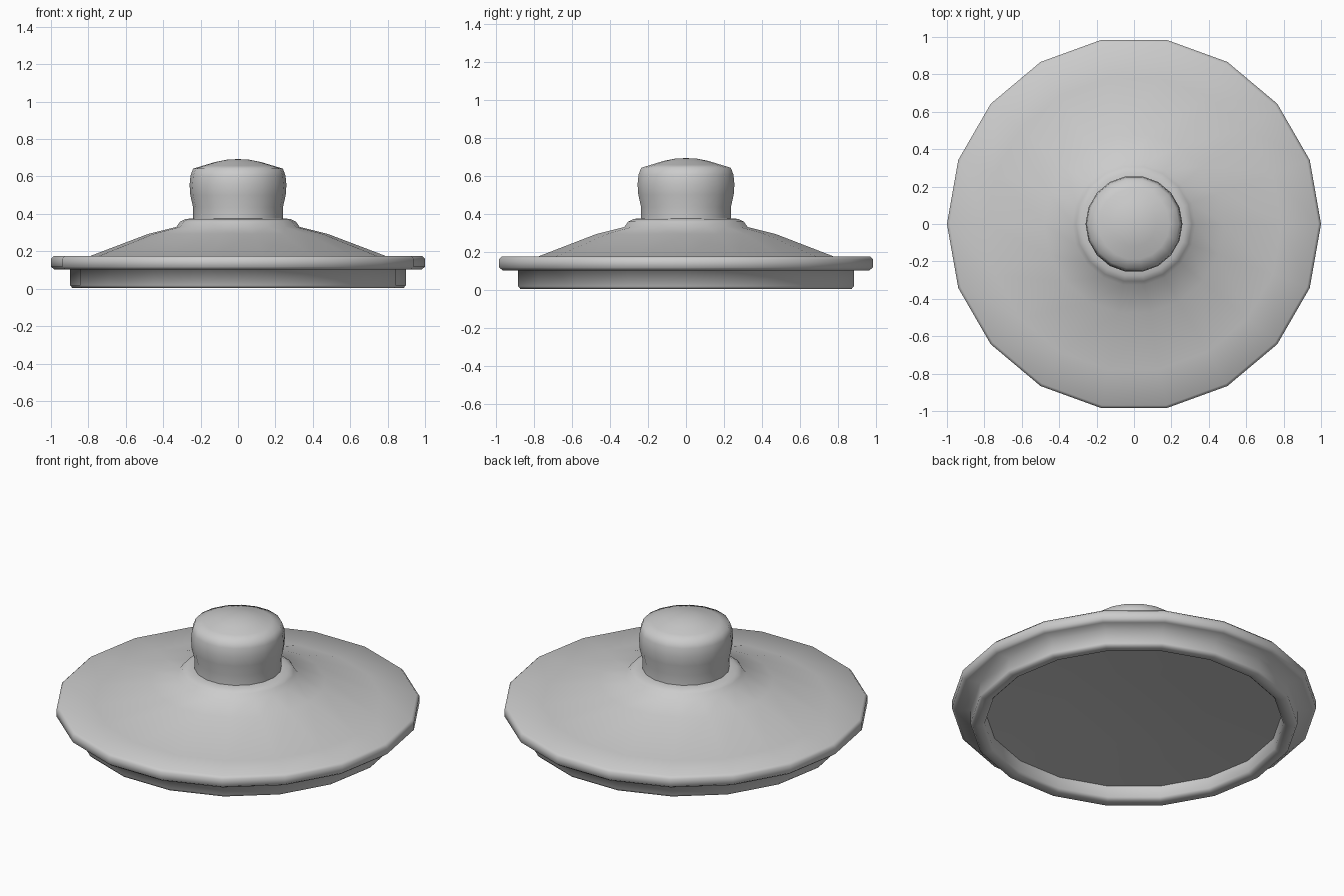
import bpy, bmesh, math

if "Cube" in bpy.data.objects:
    bpy.data.objects.remove(bpy.data.objects["Cube"])

SIDES = 18


def lathe(name, profile, angle):
    """Revolve an (r, z) profile around z; r = 0 gives a pole."""
    bm = bmesh.new()
    rings = []
    for r, z in profile:
        if r == 0:
            rings.append([bm.verts.new((0, 0, z))] * SIDES)
        else:
            angles = [2 * math.pi * i / SIDES for i in range(SIDES)]
            rings.append([bm.verts.new((r * math.cos(a), r * math.sin(a), z)) for a in angles])
    for low, high in zip(rings, rings[1:]):
        for i in range(SIDES):
            j = (i + 1) % SIDES
            quad = [low[i], low[j], high[j], high[i]]
            bm.faces.new(list(dict.fromkeys(quad)))
    mesh = bpy.data.meshes.new(name)
    bm.to_mesh(mesh)
    bm.free()
    obj = bpy.data.objects.new(name, mesh)
    bpy.context.collection.objects.link(obj)
    bpy.ops.object.select_all(action='DESELECT')
    obj.select_set(True)
    bpy.context.view_layer.objects.active = obj
    bpy.ops.object.shade_smooth_by_angle(angle=math.radians(angle))
    return obj


# Underside: shallow recess inside the flange
lathe("underside", [(0, 0.13), (0.4, 0.115), (0.814, 0.085)], 55)

# Lid: fitting flange, overhanging rim, low dome and collar
lathe("lid", [
    (0.814, 0.085), (0.82, 0.02), (0.835, 0.005),
    (0.885, 0.003), (0.898, 0.018), (0.898, 0.102),
    (0.98, 0.102), (1.0, 0.117), (1.0, 0.16), (0.985, 0.175),
    (0.79, 0.175), (0.48, 0.293), (0.33, 0.33),
    (0.31, 0.358), (0.28, 0.373), (0.24, 0.376), (0, 0.376),
], 100)

# Knob: bulging grip with a domed top
lathe("knob", [
    (0, 0.37), (0.24, 0.37), (0.24, 0.435), (0.255, 0.5), (0.259, 0.555),
    (0.254, 0.605), (0.24, 0.642), (0.19, 0.657), (0.12, 0.678),
    (0.06, 0.69), (0, 0.693),
], 55)
